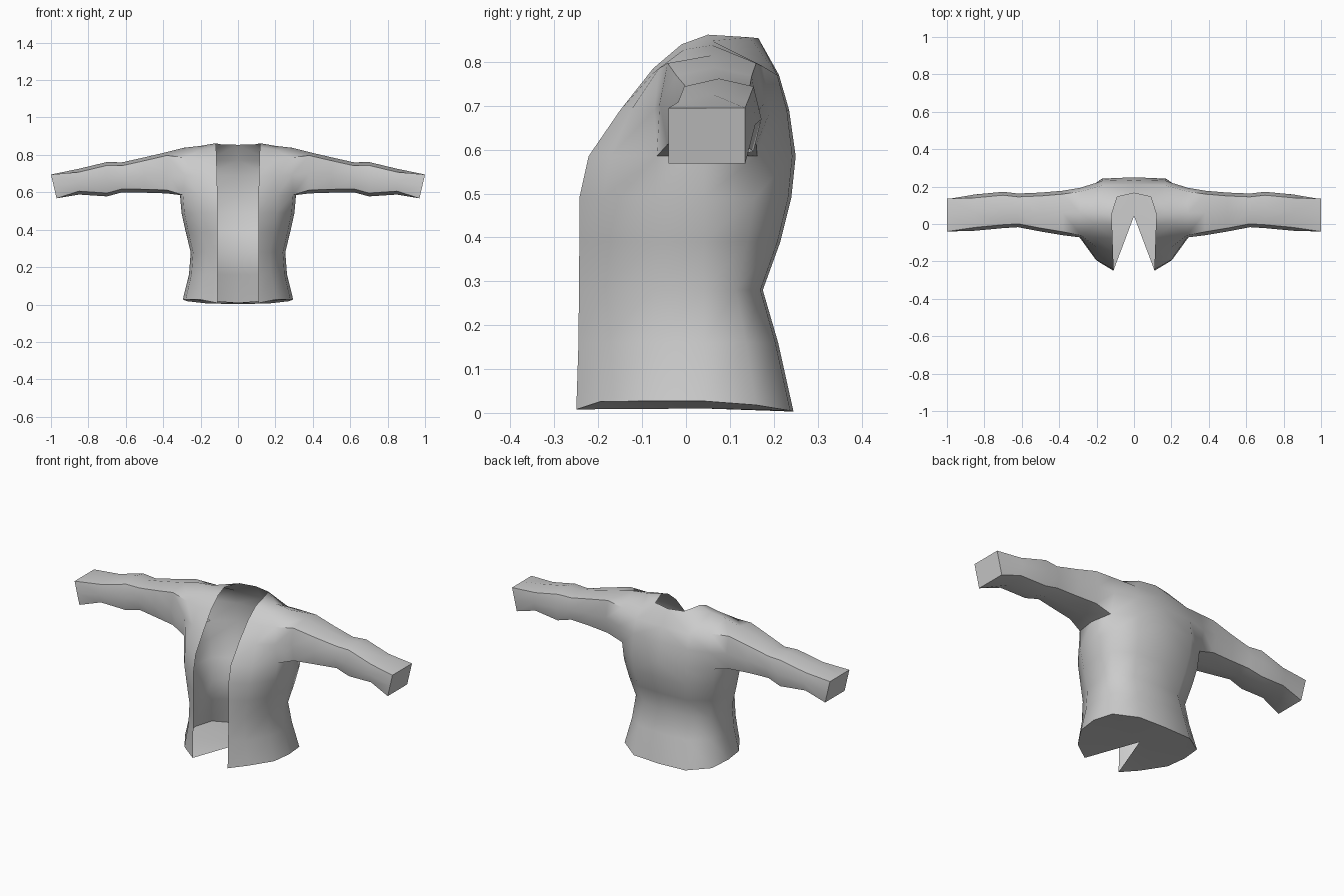
import bpy, bmesh, math

if "Cube" in bpy.data.objects:
    bpy.data.objects.remove(bpy.data.objects["Cube"])

cloth = bpy.data.materials.new("grey_cloth")
cloth.diffuse_color = (0.6, 0.6, 0.6, 1)
cloth.use_nodes = True
cloth.node_tree.nodes["Principled BSDF"].inputs["Base Color"].default_value = cloth.diffuse_color

bm = bmesh.new()
V = bm.verts.new


def face(*vs):
    bm.faces.new(vs)


# Torso rows up to the armpit: height, half width, front y, back y
rows = [(.01, .295, -.25, .245), (.16, .262, -.245, .21), (.28, .253, -.244, .175),
        (.39, .28, -.243, .215), (.49, .302, -.243, .24), (.585, .31, -.222, .25)]
hem_z = [.008, .026, .027, .027, .018, .005, .003]
grid = []
for i, (z, w, yf, yb) in enumerate(rows):
    pts = [(.11, yf), (.68 * w, yf * .78), (.95 * w, yf * .3), (w, .04),
           (.93 * w, yb * .65), (.55 * w, yb * .97), (0, yb)]
    grid.append([V((x, y, hem_z[j] if i == 0 else z)) for j, (x, y) in enumerate(pts)])
for lo, hi in zip(grid, grid[1:]):
    for j in range(6):
        face(lo[j], lo[j + 1], hi[j + 1], hi[j])

# Hem cap, notched at the front opening
apex = V((0, .043, .01))
for a, b in zip(grid[0], grid[0][1:]):
    face(apex, b, a)

# Armhole loop, from front bottom over the shoulder to the underarm
A0, B0, P0, P7, P6, F0, G0 = grid[-1]
P1, P2, P3, P4, P5 = [V(p) for p in [(.285, -.072, .69), (.28, -.062, .785), (.29, .06, .838),
                                     (.28, .175, .79), (.29, .193, .69)]]
armhole = [P0, P1, P2, P3, P4, P5, P6, P7]

# Chest, front edge and shoulder
A1, A2, A3, A4 = [V(p) for p in [(.112, -.15, .69), (.115, -.075, .785),
                                 (.117, -.01, .84), (.12, .05, .862)]]
B1, B2, B3, B4 = [V(p) for p in [(.2, -.125, .69), (.2, -.074, .775),
                                 (.2, -.005, .828), (.2, .06, .848)]]
face(A0, B0, B1, A1)
face(B0, P0, P1, B1)
face(A1, B1, B2, A2)
face(B1, P1, P2, B2)
face(A2, B2, B3, A3)
face(B2, P2, B3)
face(A3, B3, B4, A4)
face(B3, P2, P3, B4)

# Upper back and neck edge
F1, G1, F2, G2, N1, N2 = [V(p) for p in [(.17, .23, .69), (0, .235, .69), (.165, .208, .77),
                                         (0, .212, .77), (.09, .145, .856), (0, .165, .854)]]
face(P6, F0, F1, P5)
face(F0, G0, G1, F1)
face(P5, F1, F2, P4)
face(F1, G1, G2, F2)
face(P4, F2, B4, P3)
face(B4, F2, N1, A4)
face(F2, G2, N2, N1)

# Sleeve: x, front y, back y, bottom z, top z
sleeve = [(.38, -.06, .178, .594, .815), (.5, -.04, .168, .598, .787), (.62, -.017, .163, .6, .76),
          (.7, -.022, .172, .578, .762), (.85, -.036, .158, .588, .726), (.985, -.04, .135, .568, .695)]
prev = armhole
for i, (x, yf, yb, zb, zt) in enumerate(sleeve):
    ym, zm = (yf + yb) / 2, (zb + zt) / 2
    last = i == len(sleeve) - 1
    c = 0 if last else .018          # corner rounding, square at the cuff
    s = .015 if last else 0          # cuff slant
    ring = [V((x + dx, y, z)) for dx, y, z in [
        (-s, yf + c, zb + c), (0, yf, zm), (s, yf + c, zt - c), (s, ym, zt),
        (s, yb - c, zt - c), (0, yb, zm), (-s, yb - c, zb + c), (-s, ym, zb)]]
    for j in range(8):
        k = (j + 1) % 8
        face(prev[j], ring[j], ring[k], prev[k])
    prev = ring
face(*prev)

bmesh.ops.recalc_face_normals(bm, faces=bm.faces[:])
# Make the cuff cap face outward, and the rest with it
bm.faces.ensure_lookup_table()
if bm.faces[-1].normal.x < 0:
    bmesh.ops.reverse_faces(bm, faces=bm.faces[:])

mesh = bpy.data.meshes.new("jacket")
bm.to_mesh(mesh)
bm.free()
jacket = bpy.data.objects.new("jacket", mesh)
bpy.context.collection.objects.link(jacket)
mesh.materials.append(cloth)

# Mirror to the other side, joined along the middle of the back
bpy.context.view_layer.objects.active = jacket
jacket.select_set(True)
mod = jacket.modifiers.new("mirror", 'MIRROR')
mod.use_clip = True
mod.merge_threshold = .001
bpy.ops.object.modifier_apply(modifier="mirror")
bpy.ops.object.shade_smooth_by_angle(angle=math.radians(60))
